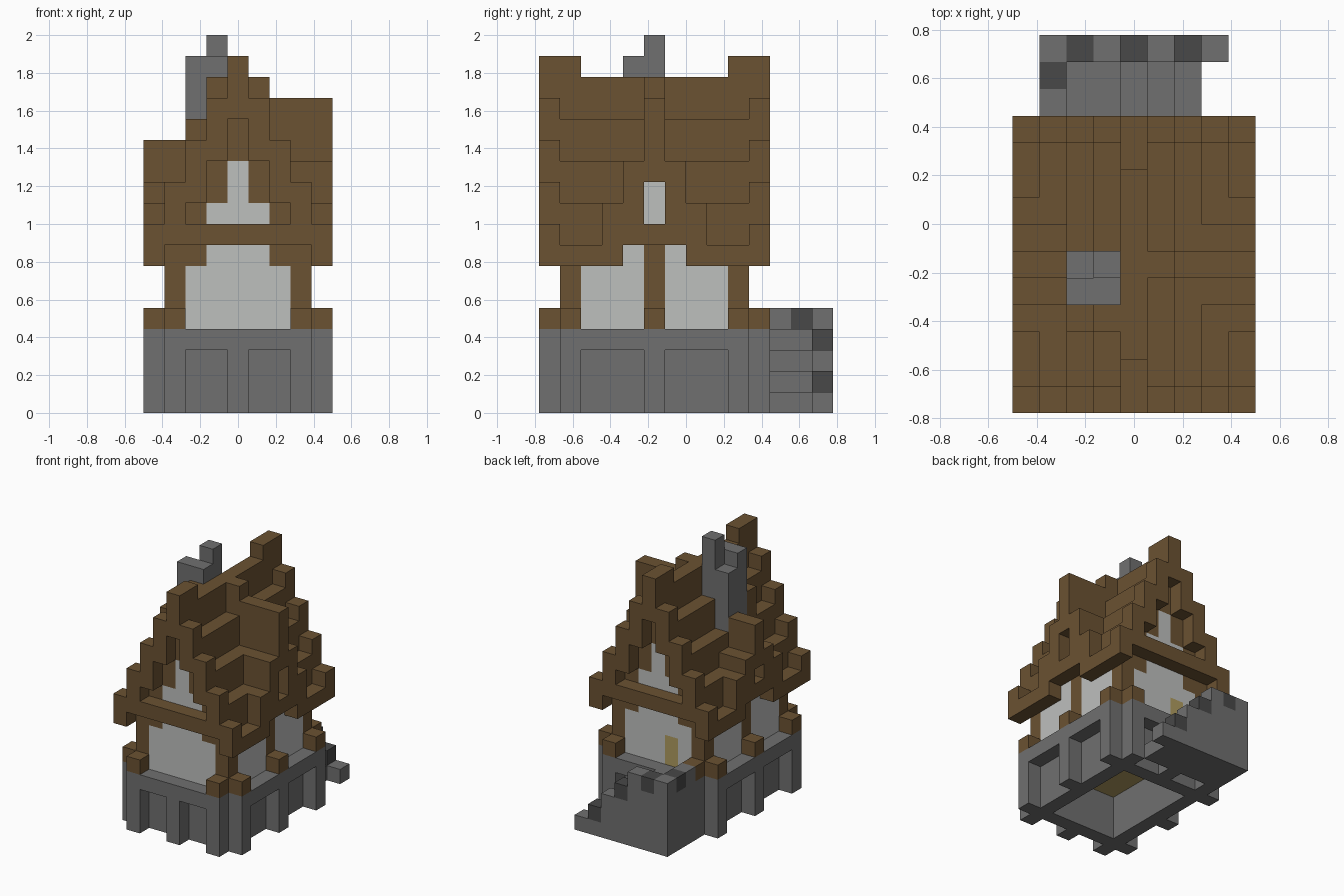
import bpy, bmesh
from mathutils import Vector

cube = bpy.data.objects.get("Cube")
if cube:
    bpy.data.objects.remove(cube, do_unlink=True)

CELL = 1 / 9
ORIGIN = Vector((-4.5, -7, 0))
CX, CY = 4, 5            # ridge column and dormer row


def material(name, rgb):
    mat = bpy.data.materials.new(name)
    mat.use_nodes = True
    mat.diffuse_color = (*rgb, 1)
    mat.node_tree.nodes["Principled BSDF"].inputs["Base Color"].default_value = (*rgb, 1)
    return mat


MATS = {
    "stone": material("stone grey", (0.162, 0.162, 0.162)),
    "dark": material("dark stone", (0.065, 0.065, 0.065)),
    "timber": material("timber brown", (0.147, 0.084, 0.032)),
    "plaster": material("pale plaster", (0.515, 0.525, 0.515)),
    "plank": material("plank tan", (0.43, 0.33, 0.115)),
}

blocks = {}              # cell -> (part, colour)


def put(part, colour, xs, ys, zs):
    """Fill a box of cells; each range is inclusive."""
    for i in range(xs[0], xs[1] + 1):
        for j in range(ys[0], ys[1] + 1):
            for k in range(zs[0], zs[1] + 1):
                blocks[i, j, k] = (part, colour)


def one(part, colour, i, j, k0, k1):
    put(part, colour, (i, i), (j, j), (k0, k1))


# Foundation: hollow core, ledge on top and buttresses around it
put("foundation", "stone", (1, 7), (1, 9), (0, 3))
for cell in [(i, j, k) for i in range(2, 7) for j in range(2, 9) for k in range(3)]:
    del blocks[cell]
put("floor", "plank", (2, 6), (2, 8), (3, 3))
for j in (0, 10):
    put("foundation", "stone", (1, 7), (j, j), (3, 3))
    for i in (1, 4, 7):
        one("foundation", "stone", i, j, 0, 3)
for i in (0, 8):
    put("foundation", "stone", (i, i), (1, 9), (3, 3))
    for j in (1, 5, 9):
        one("foundation", "stone", i, j, 0, 3)

# Back steps with a chequered parapet
for i in range(1, 8):
    step = min(7 - i, 4)
    if step:
        put("back_steps", "stone", (i, i), (11, 12), (0, step - 1))
    top = min(step, 4)
    one("back_steps", "stone", i, 13, 0, top)
    if i % 2 == 0:
        one("back_steps", "dark", i, 13, top, top)
for j in (11, 12):
    one("back_steps", "dark" if j == 12 else "stone", 1, j, 4, 4)

# Plaster walls, corner posts and post feet
put("walls", "plaster", (1, 7), (1, 9), (4, 7))
for i, foot in ((1, 0), (7, 8)):
    for j in (1, 5, 9):
        one("posts", "timber", i, j, 4, 7)
        one("post_feet", "timber", foot, j, 4, 4)
    for j, foot_y in ((1, 0), (9, 10)):
        one("post_feet", "timber", i, foot_y, 4, 4)
one("door", "plank", 3, 9, 4, 5)


# Roof heights: main slope, raised gable ends, one dormer on each side
RIDGE = {-1: (13, 11, 10, 8), 1: (15, 12, 10, 8)}


def roof_top(i, j):
    d, e = abs(i - CX), abs(j - CY)
    top = 16 - 2 * d
    if d == 0:
        return 17 if e >= 4 else 16
    side = 1 if i > CX else -1
    if e < 4:
        dormer = RIDGE[side][e]
        if e == 0 and d == 1:
            dormer = 16
        if e == 0 and d == 2 and side < 0:
            dormer = 14
        top = max(top, min(dormer, 16))
    return top


for i in range(9):
    d = abs(i - CX)
    for j in range(1, 10):
        e = abs(j - CY)
        bottom = 7
        if d == 4 and e <= 1:
            bottom = 8
        # keep the plaster band below the roof on all four walls
        if d < 4 and ((e == 4 and d <= 1) or (d == 3 and e == 1)):
            bottom = 8
        one("roof", "timber", i, j, bottom, roof_top(i, j) - 1)
    # raised gable ends and tie beams
    for j in (0, 10):
        one("gable_ends", "timber", i, j, max(14 - 2 * d, 7), 16 - 2 * d)
        one("tie_beams", "timber", i, j, 8, 8)

# Gable plaster
for j in (1, 9):
    put("gable_plaster", "plaster", (3, 5), (j, j), (9, 9))
    one("gable_plaster", "plaster", 4, j, 10, 11)

# Dormer openings
for i, wall, top in ((8, 7, 10), (0, 1, 9)):
    for k in range(9, top + 1):
        del blocks[i, CY, k]
    one("dormer_plaster", "plaster", wall, CY, 9, top)

# Chimney and the roof blocks in front of it
one("roof", "timber", 2, 3, 12, 13)
one("roof", "timber", 3, 3, 14, 15)
put("chimney", "stone", (2, 3), (4, 4), (11, 16))
one("chimney", "stone", 2, 5, 11, 15)
one("chimney", "stone", 3, 5, 11, 17)

# One mesh per part, with only the exposed faces
SIDES = [Vector(s) for s in ((1, 0, 0), (-1, 0, 0), (0, 1, 0),
                             (0, -1, 0), (0, 0, 1), (0, 0, -1))]


def build(part):
    colours = sorted({c for p, c in blocks.values() if p == part})
    bm = bmesh.new()
    for cell, (owner, colour) in blocks.items():
        if owner != part:
            continue
        centre = Vector(cell) + Vector((0.5, 0.5, 0.5))
        for n in SIDES:
            if tuple(int(a + b) for a, b in zip(cell, n)) in blocks:
                continue
            u = Vector((n.y, n.z, n.x))
            v = n.cross(u)
            corners = [centre + (n + u * a + v * b) / 2
                       for a, b in ((-1, -1), (1, -1), (1, 1), (-1, 1))]
            face = bm.faces.new([bm.verts.new((c + ORIGIN) * CELL) for c in corners])
            face.material_index = colours.index(colour)
    bmesh.ops.remove_doubles(bm, verts=bm.verts, dist=0.001)
    mesh = bpy.data.meshes.new(part)
    bm.to_mesh(mesh)
    bm.free()
    for colour in colours:
        mesh.materials.append(MATS[colour])
    bpy.context.collection.objects.link(bpy.data.objects.new(part, mesh))


for part in sorted({p for p, c in blocks.values()}):
    build(part)
